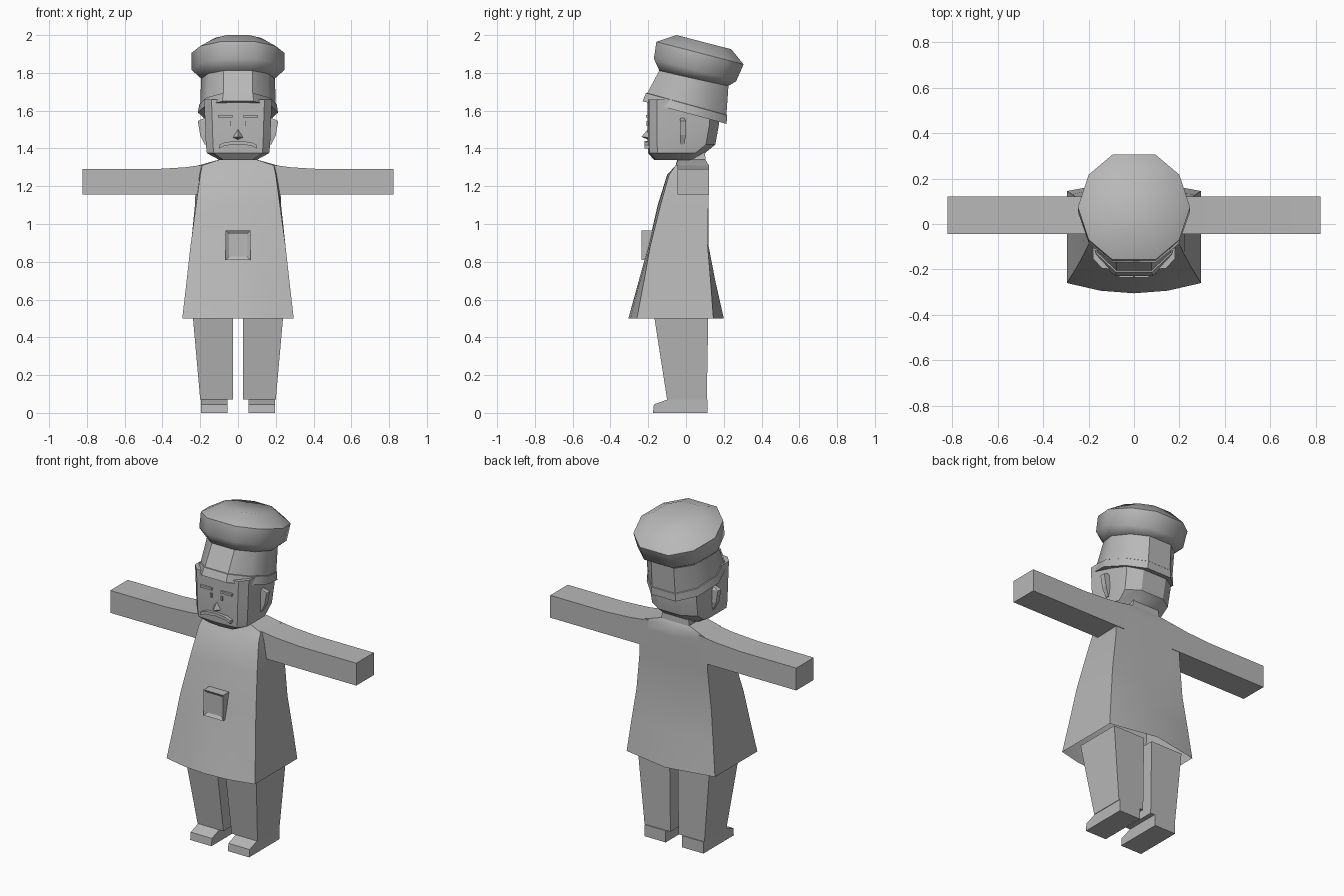
import bpy, bmesh, math

if "Cube" in bpy.data.objects:
    bpy.data.objects.remove(bpy.data.objects["Cube"])

grey = bpy.data.materials.new("plain_grey")
grey.diffuse_color = (0.48, 0.48, 0.48, 1)
grey.use_nodes = True
grey.node_tree.nodes["Principled BSDF"].inputs["Base Color"].default_value = grey.diffuse_color


def finish(name, bm, smooth=None, fix=True):
    if fix:
        bmesh.ops.recalc_face_normals(bm, faces=bm.faces)
    me = bpy.data.meshes.new(name)
    bm.to_mesh(me)
    bm.free()
    me.materials.append(grey)
    ob = bpy.data.objects.new(name, me)
    bpy.context.collection.objects.link(ob)
    if smooth:
        bpy.ops.object.select_all(action='DESELECT')
        ob.select_set(True)
        bpy.context.view_layer.objects.active = ob
        bpy.ops.object.shade_smooth_by_angle(angle=math.radians(smooth))
    return ob


def loft(name, rings, bottom=True, top=True, smooth=None):
    """Skin a stack of rings that have equal point counts."""
    bm = bmesh.new()
    vs = [[bm.verts.new(p) for p in r] for r in rings]
    n = len(vs[0])
    for a, b in zip(vs, vs[1:]):
        for i in range(n):
            j = (i + 1) % n
            bm.faces.new((a[i], a[j], b[j], b[i]))
    if bottom:
        bm.faces.new(vs[0][::-1])
    if top:
        bm.faces.new(vs[-1])
    return finish(name, bm, smooth)


def rect(x0, x1, y0, y1, z):
    return [(x0, y0, z), (x1, y0, z), (x1, y1, z), (x0, y1, z)]


def box(name, x0, x1, y0, y1, z0, z1):
    return loft(name, [rect(x0, x1, y0, y1, z0), rect(x0, x1, y0, y1, z1)])


def flip(s, ring):
    return [(s * x, y, z) for x, y, z in ring]


# Flared coat, open at the hem: z, half width front, front centre, front corner,
# half width back, back corner, back centre
coat = []
for z, xf, fc, f, xb, b, bc in [
        (0.50, 0.295, -0.305, -0.26, 0.295, 0.145, 0.20),
        (0.70, 0.272, -0.25, -0.222, 0.272, 0.13, 0.155),
        (0.88, 0.252, -0.20, -0.19, 0.25, 0.115, 0.12),
        (1.10, 0.222, -0.15, -0.135, 0.228, 0.118, 0.12),
        (1.26, 0.20, -0.10, -0.09, 0.222, 0.12, 0.12),
        (1.31, 0.19, -0.055, -0.055, 0.21, 0.12, 0.12),
        (1.345, 0.085, -0.045, -0.04, 0.085, 0.10, 0.10)]:
    q = f + (fc - f) * 0.75
    coat.append([(-xf, f, z), (-xf / 2, q, z), (0, fc, z), (xf / 2, q, z), (xf, f, z),
                 (xb, b, z), (0, bc, z), (-xb, b, z)])
loft("coat", coat, bottom=False, smooth=35)

# Belt buckle plate with a recessed panel
bm = bmesh.new()
bmesh.ops.create_cube(bm, size=1)
for v in bm.verts:
    v.co = (v.co.x * 0.13, -0.205 + v.co.y * 0.06, 0.888 + v.co.z * 0.155)
bm.normal_update()
front = [f for f in bm.faces if f.normal.y < -0.9]
bmesh.ops.inset_region(bm, faces=front, thickness=0.025, depth=-0.012)
finish("buckle", bm)

for s, side in ((1, "right"), (-1, "left")):
    # Arm, rising gently into the shoulder
    loft("arm_" + side, [
        flip(s, [(x, -0.045, 1.155), (x, 0.122, 1.155), (x, 0.122, t), (x, -0.045, t)])
        for x, t in [(0.17, 1.315), (0.28, 1.30), (0.45, 1.29), (0.822, 1.29)]], smooth=30)
    # Trouser leg
    loft("leg_" + side, [flip(s, rect(0.027, 0.20, -0.10, 0.11, 0.07)),
                         flip(s, rect(0.027, 0.24, -0.17, 0.118, 0.52))])
    # Shoe with a sloping toe
    loft("shoe_" + side, [
        flip(s, [(x, -0.175, 0), (x, 0.115, 0), (x, 0.115, 0.07), (x, -0.10, 0.07), (x, -0.17, 0.045)])
        for x in (0.055, 0.197)])
    # Ear, leaning outward at the top
    loft("ear_" + side, [
        flip(s, rect(0.15, 0.175, -0.03, -0.01, 1.42)),
        flip(s, rect(0.15, 0.20, -0.032, 0.0, 1.47)),
        flip(s, rect(0.15, 0.213, -0.032, 0.0, 1.545)),
        flip(s, rect(0.15, 0.18, -0.03, -0.01, 1.56))])
    # Eye and eyebrow plates
    a, b = sorted((s * 0.031, s * 0.041))
    box("eye_" + side, a, b, -0.209, -0.20, 1.52, 1.545)
    a, b = sorted((s * 0.03, s * 0.105))
    box("eyebrow_" + side, a, b, -0.212, -0.19, 1.565, 1.578)

# Neck
loft("neck", [rect(-0.1, 0.1, -0.045, 0.105, 1.29), rect(-0.085, 0.085, -0.04, 0.10, 1.40)])

# Head with a flat face and chamfered cheeks: z, half width, front, back
head = []
for z, w, f, b in [(1.34, 0.10, -0.17, 0.08), (1.375, 0.165, -0.20, 0.10),
                   (1.42, 0.17, -0.203, 0.155), (1.53, 0.174, -0.203, 0.175),
                   (1.66, 0.18, -0.203, 0.17)]:
    half = [(0.78 * w, f + 0.007), (w, f + 0.05), (w, 0.02), (0.9 * w, b - 0.05), (0.45 * w, b)]
    head.append([(0, f, z)] + [(x, y, z) for x, y in half] + [(-x, y, z) for x, y in half[::-1]])
loft("head", head, smooth=25)

# Pyramid nose
bm = bmesh.new()
tip = bm.verts.new((0, -0.235, 1.462))
base = [bm.verts.new(p) for p in ((-0.028, -0.20, 1.458), (0, -0.20, 1.445),
                                  (0.028, -0.20, 1.458), (0, -0.20, 1.505))]
for i in range(4):
    bm.faces.new((base[i], base[(i + 1) % 4], tip))
bm.faces.new(base)
finish("nose", bm)

# Drooping moustache
loft("moustache", [
    [(x, -0.22, z), (x, -0.19, z), (x, -0.19, z + 0.018), (x, -0.22, z + 0.018)]
    for x, z in [(-0.10, 1.40), (-0.07, 1.415), (0, 1.422), (0.07, 1.415), (0.10, 1.40)]])


def hat_ring(yf, zf, yb, zb, w):
    """Tilted ten-sided ring running from a front point to a back point."""
    out = []
    for i in range(10):
        a = i * math.pi / 5
        t = 0.5 + 0.5 * math.sin(a) / math.sin(math.radians(72))
        x = math.cos(a) * w * (1.25 if i in (2, 3, 7, 8) else 1)
        out.append((x, yf + (yb - yf) * t, zf + (zb - zf) * t))
    return out


# Hat band and crown
loft("hat_crown", [hat_ring(-0.23, 1.65, 0.215, 1.53, 0.212),
                   hat_ring(-0.212, 1.693, 0.217, 1.575, 0.205),
                   hat_ring(-0.205, 1.693, 0.214, 1.578, 0.20),
                   hat_ring(-0.14, 1.815, 0.225, 1.735, 0.195)], smooth=40)
# Puffed hat top
loft("hat_top", [hat_ring(-0.14, 1.81, 0.222, 1.73, 0.195),
                 hat_ring(-0.17, 1.875, 0.265, 1.755, 0.245),
                 hat_ring(-0.157, 1.965, 0.305, 1.845, 0.247),
                 hat_ring(-0.05, 2.0, 0.24, 1.925, 0.15)], smooth=50)
